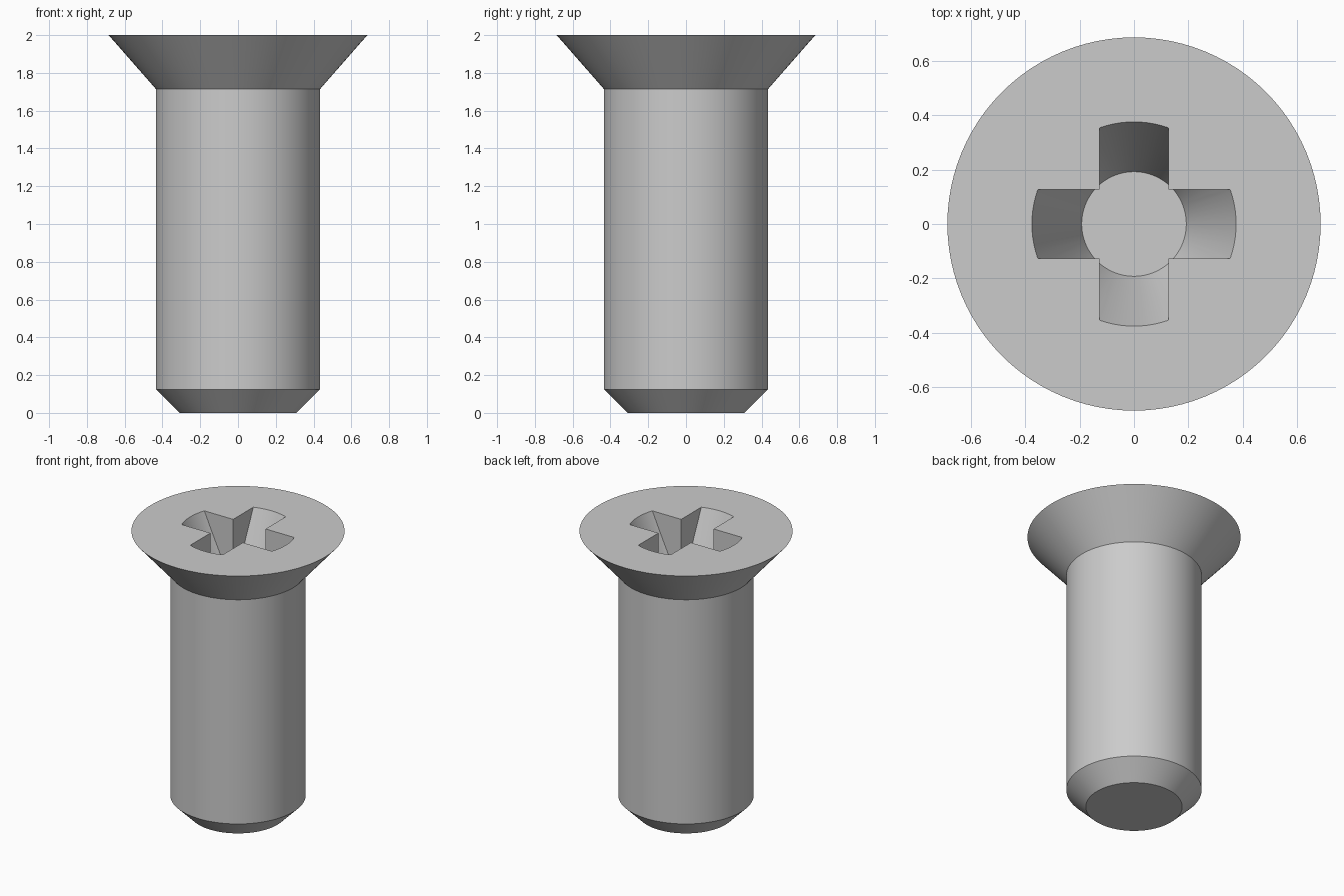
import bpy, bmesh, math
from mathutils import Matrix

if "Cube" in bpy.data.objects:
    bpy.data.objects.remove(bpy.data.objects["Cube"], do_unlink=True)

SEGMENTS = 96
HEIGHT = 2.0
RECESS_DEPTH = 0.44
RECESS_TOP, RECESS_FLOOR = 0.375, 0.192
SLOT_HALF = 0.127


def add_object(name, bm):
    bmesh.ops.recalc_face_normals(bm, faces=bm.faces)
    mesh = bpy.data.meshes.new(name)
    bm.to_mesh(mesh)
    bm.free()
    obj = bpy.data.objects.new(name, mesh)
    bpy.context.collection.objects.link(obj)
    return obj


def lathe(name, profile):
    """Closed solid of revolution from (radius, z) points, capped at both ends."""
    bm = bmesh.new()
    rings = []
    for r, z in profile:
        angles = [2 * math.pi * i / SEGMENTS for i in range(SEGMENTS)]
        rings.append([bm.verts.new((r * math.cos(a), r * math.sin(a), z)) for a in angles])
    for low, high in zip(rings, rings[1:]):
        for i in range(SEGMENTS):
            j = (i + 1) % SEGMENTS
            bm.faces.new((low[i], low[j], high[j], high[i]))
    bm.faces.new(rings[0])
    bm.faces.new(rings[-1])
    return add_object(name, bm)


def cross_prism(name, half, reach, z0, z1):
    """Plus-shaped outline extruded upwards."""
    bm = bmesh.new()
    outline = []
    for k in range(4):
        turn = Matrix.Rotation(k * math.pi / 2, 3, "Z")
        for x, y in ((reach, -half), (reach, half), (half, half)):
            outline.append(bm.verts.new(turn @ Matrix.Translation((x, y, z0)).translation))
    face = bm.faces.new(outline)
    top = bmesh.ops.extrude_face_region(bm, geom=[face])["geom"]
    verts = [v for v in top if isinstance(v, bmesh.types.BMVert)]
    bmesh.ops.translate(bm, verts=verts, vec=(0, 0, z1 - z0))
    return add_object(name, bm)


def apply_boolean(obj, cutter, operation):
    mod = obj.modifiers.new("cut", "BOOLEAN")
    mod.operation = operation
    mod.solver = "EXACT"
    mod.object = cutter
    bpy.context.view_layer.update()
    graph = bpy.context.evaluated_depsgraph_get()
    mesh = bpy.data.meshes.new_from_object(obj.evaluated_get(graph))
    obj.modifiers.clear()
    obj.data = mesh
    bpy.data.objects.remove(cutter, do_unlink=True)


# Chamfered tip, shank and countersunk head
screw = lathe("countersunk_screw", [
    (0.31, 0), (0.435, 0.125), (0.435, 1.715), (0.685, HEIGHT)])

# Tapered cross recess in the head
lip = 0.05
slope = (RECESS_TOP - RECESS_FLOOR) / RECESS_DEPTH
floor = HEIGHT - RECESS_DEPTH
recess = lathe("recess_cutter", [
    (RECESS_FLOOR, floor), (RECESS_TOP + slope * lip, HEIGHT + lip)])
cross = cross_prism("cross_cutter", SLOT_HALF, 0.6, floor - 0.1, HEIGHT + 0.2)
apply_boolean(recess, cross, "INTERSECT")
apply_boolean(screw, recess, "DIFFERENCE")
screw.data.name = "countersunk_screw"

# Plain grey metal
metal = bpy.data.materials.new("grey_metal")
metal.use_nodes = True
grey = (0.6, 0.6, 0.6, 1)
metal.diffuse_color = grey
metal.node_tree.nodes["Principled BSDF"].inputs["Base Color"].default_value = grey
screw.data.materials.clear()
screw.data.materials.append(metal)

bpy.ops.object.select_all(action="DESELECT")
screw.select_set(True)
bpy.context.view_layer.objects.active = screw
bpy.ops.object.shade_smooth_by_angle(angle=math.radians(30))
